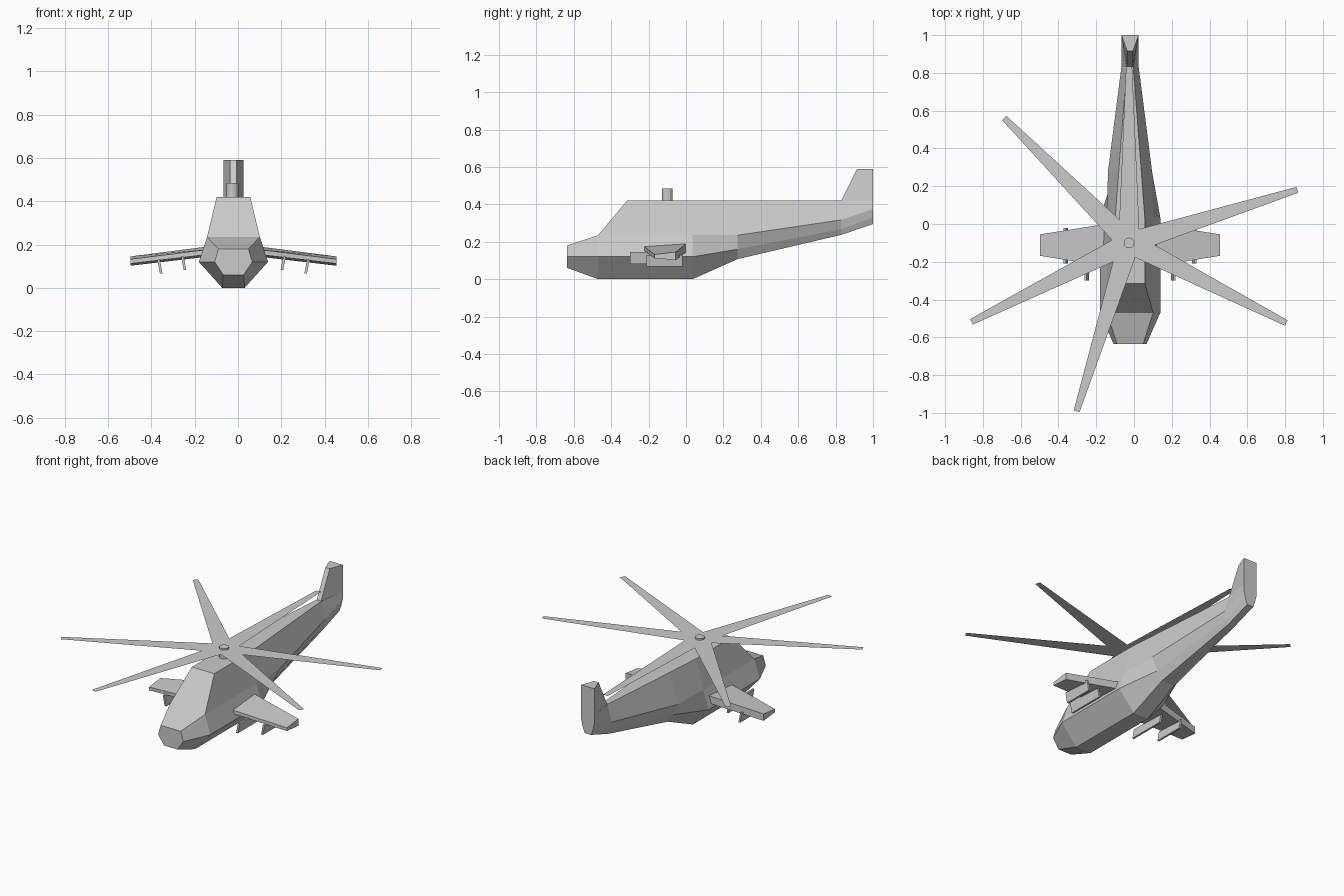
import bpy, bmesh, math
from mathutils import Vector, Matrix

if "Cube" in bpy.data.objects:
    bpy.data.objects.remove(bpy.data.objects["Cube"])

CX = -0.021                      # centre line of the airframe
HUB = Vector((-0.026, -0.1, 0))  # rotor axis


def make(name, bm, merge=True):
    if merge:
        bmesh.ops.remove_doubles(bm, verts=bm.verts, dist=0.0005)
        bmesh.ops.recalc_face_normals(bm, faces=bm.faces)
    me = bpy.data.meshes.new(name)
    bm.to_mesh(me)
    bm.free()
    ob = bpy.data.objects.new(name, me)
    bpy.context.collection.objects.link(ob)
    return ob


def loft(name, rings):
    """Skin a row of equal-length rings and cap both ends."""
    bm = bmesh.new()
    vs = [[bm.verts.new(p) for p in r] for r in rings]
    n = len(rings[0])
    for a, b in zip(vs, vs[1:]):
        for i in range(n):
            j = (i + 1) % n
            bm.faces.new((a[i], a[j], b[j], b[i]))
    bm.faces.new(vs[0])
    bm.faces.new(vs[-1])
    return make(name, bm)


def section(y, half):
    """Symmetric cross-section from (half width, z) points, bottom to top."""
    right = [(CX + w, y, z) for w, z in half]
    left = [(CX - w, y, z) for w, z in reversed(half)]
    return right + left


# Fuselage and tail boom: belly, waist, shoulder, roof at each station
loft("fuselage", [
    section(-0.635, [(.047, .06), (.087, .12), (.069, .18), (.069, .18)]),
    section(-0.47, [(.052, 0), (.16, .12), (.122, .235), (.122, .235)]),
    section(-0.315, [(.052, 0), (.16, .12), (.122, .235), (.078, .42)]),
    section(0.035, [(.052, 0), (.16, .12), (.122, .235), (.078, .42)]),
    section(0.275, [(.045, .107), (.08, .16), (.117, .235), (.06, .42)]),
    section(0.83, [(.022, .237), (.035, .267), (.046, .317), (.017, .42)]),
    section(1.0, [(.022, .295), (.035, .33), (.046, .375), (.046, .42)]),
])

# Wedge-shaped tail fin
loft("tail_fin", [
    [(CX - .015, .83, .42), (CX + .015, .83, .42), (CX + .046, 1, .42), (CX - .046, 1, .42)],
    [(CX - .015, .915, .59), (CX + .015, .915, .59), (CX + .046, 1, .59), (CX - .046, 1, .59)],
])

for s, side in ((1, "right"), (-1, "left")):
    # Stub wing, thicker at the trailing edge
    loft(f"{side}_wing", [
        [(CX + s * .11, -.228, .155), (CX + s * .11, -.228, .178), (CX + s * .11, .003, .192), (CX + s * .11, .003, .145)],
        [(CX + s * .477, -.168, .112), (CX + s * .477, -.168, .132), (CX + s * .477, -.055, .145), (CX + s * .477, -.055, .102)],
    ])
    # Thin weapon rails under the wing
    for tag, x, y0, y1, z0, z1 in (("inner", .23, -.30, -.06, .082, .145),
                                   ("outer", .34, -.21, -.02, .067, .13)):
        t = .006
        loft(f"{side}_{tag}_rail", [
            [(CX + s * (x - t - .006), y, z0), (CX + s * (x + t - .006), y, z0),
             (CX + s * (x + t + .006), y, z1), (CX + s * (x - t + .006), y, z1)]
            for y in (y0, y1)])

# Rotor mast
bm = bmesh.new()
bmesh.ops.create_cone(bm, cap_ends=True, segments=12, radius1=.028, radius2=.028, depth=.085,
                      matrix=Matrix.Translation(HUB + Vector((0, 0, .4425))))
make("rotor_mast", bm)

# Flat rotor blades
for i, deg in enumerate((17.5, 90, 135, 206.6, 252.7, 333)):
    bm = bmesh.new()
    m = Matrix.Translation(HUB + Vector((0, 0, .475))) @ Matrix.Rotation(math.radians(deg), 4, 'Z')
    outline = [(0, -.057), (.934, -.016), (.934, .016), (0, .057)]
    bm.faces.new([bm.verts.new(m @ Vector((r, w, 0))) for r, w in outline])
    make(f"rotor_blade_{i + 1}", bm, merge=False)
